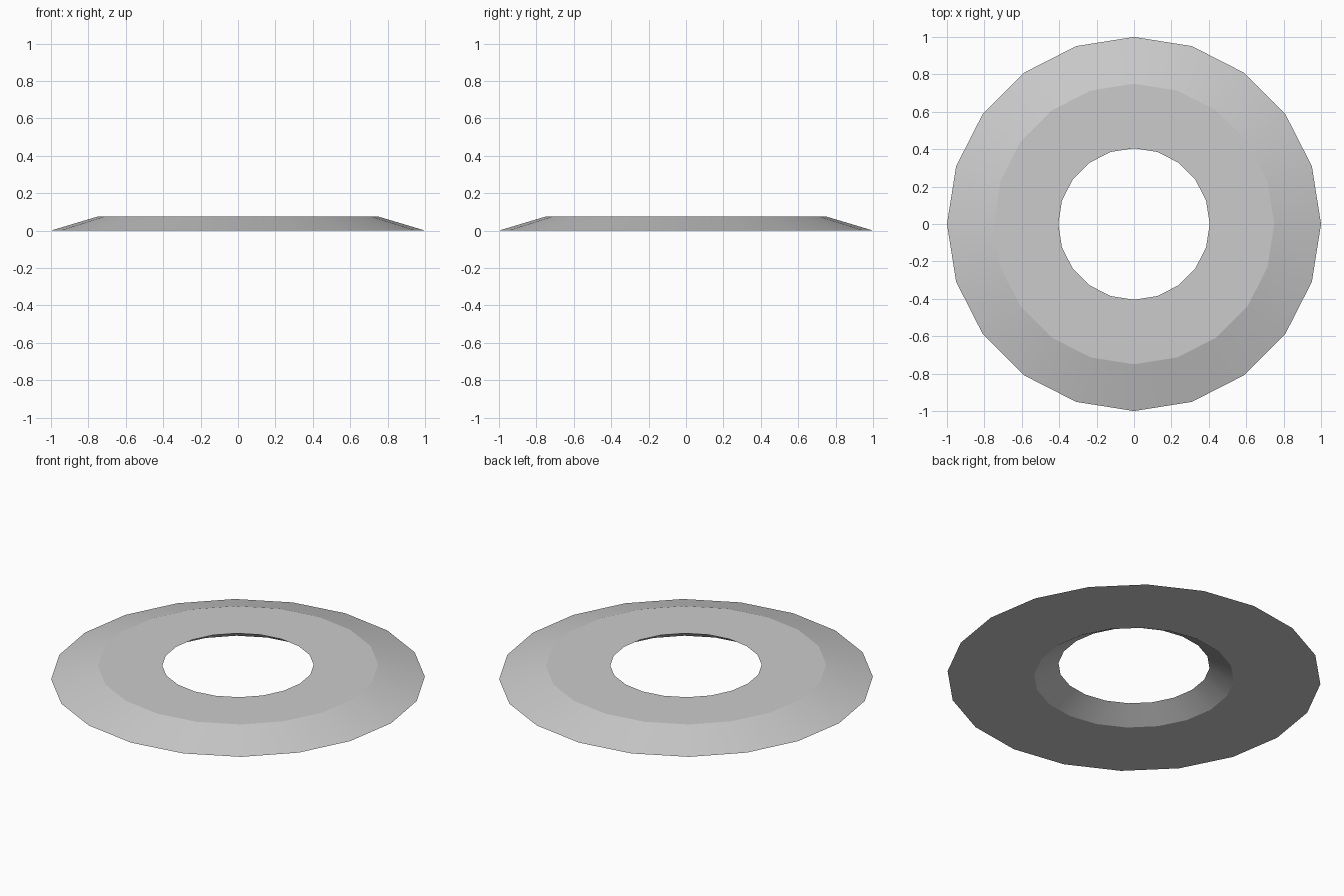
import bpy, bmesh, math

if "Cube" in bpy.data.objects:
    bpy.data.objects.remove(bpy.data.objects["Cube"])

SIDES = 20
# Cross-section (radius, z): outer rim, top outer, top inner, undercut bottom edge
PROFILE = [(1.0, 0.0), (0.75, 0.075), (0.405, 0.075), (0.535, 0.0)]

# Bevelled ring: sweep the profile around z
bm = bmesh.new()
rings = []
for i in range(SIDES):
    a = 2 * math.pi * i / SIDES
    rings.append([bm.verts.new((r * math.cos(a), r * math.sin(a), z)) for r, z in PROFILE])
n = len(PROFILE)
for i in range(SIDES):
    a, b = rings[i], rings[(i + 1) % SIDES]
    for j in range(n):
        k = (j + 1) % n
        bm.faces.new((a[j], b[j], b[k], a[k]))
bmesh.ops.recalc_face_normals(bm, faces=bm.faces)
mesh = bpy.data.meshes.new("bevelled_ring")
bm.to_mesh(mesh)
bm.free()
ring = bpy.data.objects.new("bevelled_ring", mesh)
bpy.context.collection.objects.link(ring)

# Smooth around the ring, crisp between the bands
bpy.context.view_layer.objects.active = ring
ring.select_set(True)
bpy.ops.object.shade_smooth_by_angle(angle=math.radians(12))
